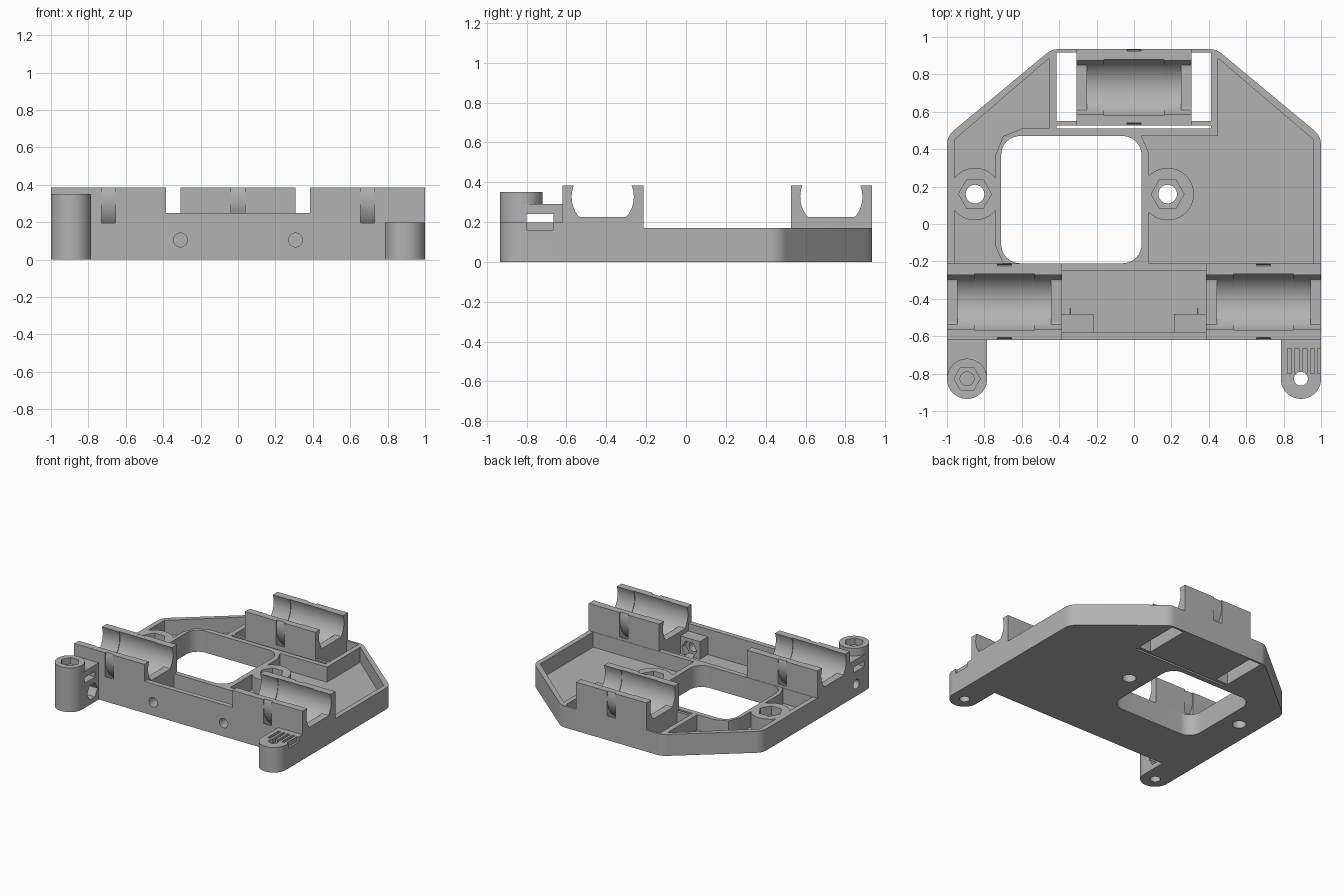
import bpy, bmesh, math
from mathutils import Vector

if "Cube" in bpy.data.objects:
    bpy.data.objects.remove(bpy.data.objects["Cube"], do_unlink=True)

grey = bpy.data.materials.new("plain grey plastic")
grey.use_nodes = True
tone = (0.45, 0.45, 0.45, 1)
grey.diffuse_color = tone
grey.node_tree.nodes["Principled BSDF"].inputs["Base Color"].default_value = tone


def circle(u, v, r, n=64, turn=0.0):
    return [(u + r * math.cos(turn + math.tau * i / n),
             v + r * math.sin(turn + math.tau * i / n)) for i in range(n)]


def rect(u0, u1, v0, v1):
    return [(u0, v0), (u1, v0), (u1, v1), (u0, v1)]


def rounded(pts, radii, steps=8):
    """Replace the corners of a polygon with arcs."""
    out = []
    for i, (p, r) in enumerate(zip(pts, radii)):
        p = Vector(p)
        if r == 0:
            out.append(tuple(p))
            continue
        a = (Vector(pts[i - 1]) - p).normalized()
        b = (Vector(pts[(i + 1) % len(pts)]) - p).normalized()
        half = a.angle(b) / 2
        centre = p + (a + b).normalized() * r / math.sin(half)
        d0 = p + a * r / math.tan(half) - centre
        d1 = p + b * r / math.tan(half) - centre
        for k in range(steps + 1):
            out.append(tuple(centre + d0.lerp(d1, k / steps).normalized() * r))
    return out


def prism(name, pts, lo, hi, axis="Z"):
    """Extrude a flat profile along an axis."""
    place = {"X": lambda u, v, w: (w, u, v),
             "Y": lambda u, v, w: (u, w, v),
             "Z": lambda u, v, w: (u, v, w)}[axis]
    bm = bmesh.new()
    a = [bm.verts.new(place(u, v, lo)) for u, v in pts]
    b = [bm.verts.new(place(u, v, hi)) for u, v in pts]
    bm.faces.new(a)
    bm.faces.new(b)
    for i in range(len(a)):
        j = (i + 1) % len(a)
        bm.faces.new((a[i], a[j], b[j], b[i]))
    bmesh.ops.recalc_face_normals(bm, faces=bm.faces)
    mesh = bpy.data.meshes.new(name)
    bm.to_mesh(mesh)
    bm.free()
    mesh.materials.append(grey)
    ob = bpy.data.objects.new(name, mesh)
    bpy.context.collection.objects.link(ob)
    return ob


def combine(target, other, mode):
    """Apply a boolean and drop the helper."""
    mod = target.modifiers.new("bool", "BOOLEAN")
    mod.operation, mod.object, mod.solver = mode, other, "EXACT"
    bpy.context.view_layer.objects.active = target
    bpy.ops.object.modifier_apply(modifier=mod.name)
    bpy.data.objects.remove(other, do_unlink=True)


def add(target, *args):
    combine(target, prism("helper", *args), "UNION")


def cut(target, *args):
    combine(target, prism("helper", *args), "DIFFERENCE")


RIM, FLOOR, TOP = 0.17, 0.05, 0.385

# base tray with rounded rear corners
outline = [(-1, -0.62), (1, -0.62), (1, 0.47), (0.44, 0.935), (-0.44, 0.935), (-1, 0.47)]
body = prism("carriage_body", rounded(outline, [0, 0, 0.1, 0.1, 0.1, 0.1]), 0, RIM)

# pockets that leave thin rim walls
right_pocket = [(0.45, 0.885), (0.96, 0.45), (0.96, -0.21), (0.08, -0.21),
                (0.08, 0.38), (0.04, 0.47), (0.45, 0.47)]
left_pocket = [(-0.455, 0.885), (-0.96, 0.45), (-0.96, -0.21), (-0.7, -0.21), (-0.74, -0.12),
               (-0.74, 0.37), (-0.7, 0.47), (-0.6, 0.51), (-0.455, 0.51)]
for pocket in (right_pocket, left_pocket, rect(-0.385, 0.385, -0.58, -0.25)):
    cut(body, pocket, FLOOR, 0.4)

# raised front wall and nut blocks
add(body, rect(-0.39, 0.39, -0.62, -0.58), 0, 0.25)
for s in (-1, 1):
    add(body, rect(s * 0.3 - 0.085, s * 0.3 + 0.085, -0.59, -0.48), 0.02, 0.19)

# round bosses
bosses = [(-0.85, 0.16), (0.18, 0.16)]
for x, y in bosses:
    add(body, circle(x, y, 0.14), 0.01, RIM)

# bearing holders: centre x, centre y
holders = [(-0.6925, -0.415), (0.6925, -0.415), (0, 0.7325)]
for x, y in holders:
    add(body, rect(x - 0.3075, x + 0.3075, y - 0.205, y + 0.2025), 0, TOP)

# main opening, rear windows and the thin rear slot
cut(body, rounded(rect(-0.71, 0.04, -0.21, 0.47), [0.1] * 4), -0.1, 0.3)
cut(body, rect(-0.415, -0.3075, 0.55, 0.918), -0.1, 0.3)
cut(body, rect(0.3075, 0.412, 0.55, 0.918), -0.1, 0.3)
cut(body, rect(-0.415, 0.412, 0.51, 0.5275), -0.1, 0.3)

# bearing seats with end lips, and strap tunnels
AXIS = 0.327
for x, y in holders:
    seat = circle(y - 0.003, AXIS, 0.156)
    cut(body, [(u, max(v, 0.225)) for u, v in seat], x - 0.33, x + 0.33, "X")
    cut(body, seat, x - 0.25, x + 0.25, "X")
    cut(body, circle(y - 0.003, AXIS, 0.161), x - 0.16, x + 0.16, "X")
    ring = prism("strap_ring", circle(y, AXIS, 0.243), x - 0.037, x + 0.037, "X")
    cut(ring, circle(y, AXIS, 0.2), x - 0.1, x + 0.1, "X")
    combine(body, ring, "DIFFERENCE")

# screw holes with hexagonal nut recesses
for x, y in bosses:
    cut(body, circle(x, y, 0.05, 32), -0.1, 0.3)
    cut(body, circle(x, y, 0.088, 6), 0.1, 0.3)
for s in (-1, 1):
    cut(body, circle(s * 0.308, 0.105, 0.037, 32), -0.7, -0.45, "Y")
    cut(body, circle(s * 0.308, 0.105, 0.065, 6), -0.53, -0.45, "Y")

# tall belt post
PX, PY, PR = 0.8925, -0.8275, 0.1075
tall = prism("tall_belt_post", rect(-1, -1 + 2 * PR, PY, -0.62), 0, 0.29)
add(tall, circle(-PX, PY, PR), 0, 0.35)
cut(tall, rect(-0.8, -0.665, 0.197, 0.24), -1.1, -0.7, "X")
cut(tall, circle(-PX, PY, 0.07, 6), 0.3, 0.4)
cut(tall, circle(-PX, PY, 0.037, 32), 0.27, 0.4)
cut(tall, circle(-PX, PY, 0.037, 32), -0.1, 0.16)
cut(tall, circle(-0.7, 0.095, 0.037, 32), -1.1, -0.7, "X")
cut(tall, circle(-0.7, 0.095, 0.065, 6), -0.86, -0.7, "X")

# short belt post with toothed clamp
short = prism("short_belt_post", rect(1 - 2 * PR, 1, PY, -0.62), 0, 0.198)
add(short, circle(PX, PY, PR), 0, 0.198)
for i in range(5):
    x = 0.82 + i * 0.041
    cut(short, rect(x, x + 0.022, -0.8, -0.665), 0.16, 0.3)
cut(short, circle(PX, PY, 0.037, 32), -0.1, 0.3)

# smooth curved faces, keep edges crisp
for ob in (body, tall, short):
    bpy.ops.object.select_all(action="DESELECT")
    ob.select_set(True)
    bpy.context.view_layer.objects.active = ob
    bpy.ops.object.shade_smooth_by_angle(angle=math.radians(25))
